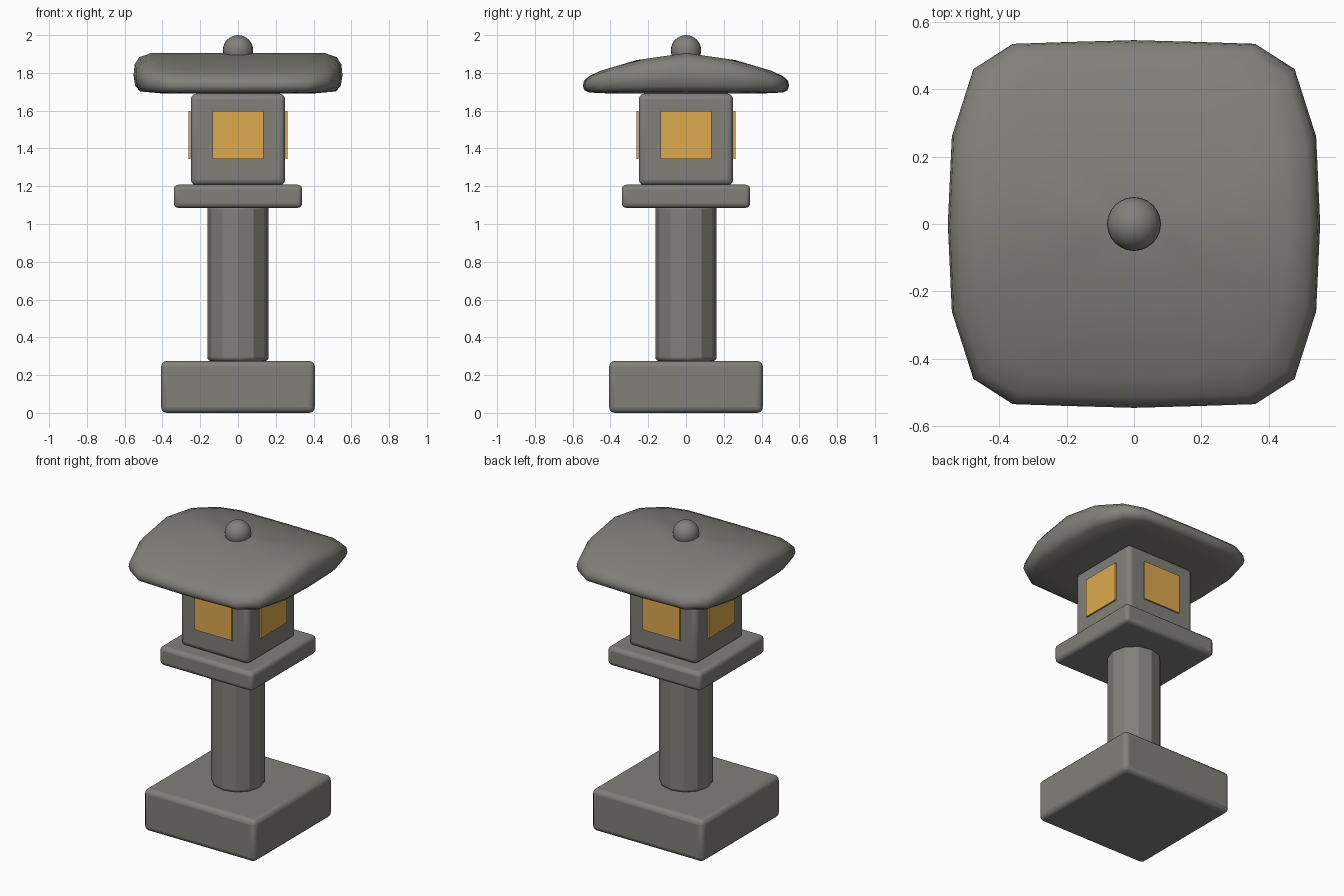
import bpy, bmesh, math

if "Cube" in bpy.data.objects:
    bpy.data.objects.remove(bpy.data.objects["Cube"])

def material(name, rgb):
    m = bpy.data.materials.new(name)
    m.diffuse_color = (*rgb, 1)
    m.use_nodes = True
    m.node_tree.nodes["Principled BSDF"].inputs["Base Color"].default_value = m.diffuse_color
    return m

STONE = material("grey stone", (0.22, 0.215, 0.195))
GLOW = material("amber paper", (0.72, 0.40, 0.075))

def finish(ob, name, mat, bevel=0, angle=40):
    ob.name = name
    ob.data.materials.append(mat)
    if bevel:
        b = ob.modifiers.new("soft edges", 'BEVEL')
        b.width, b.segments = bevel, 3
        b.limit_method, b.angle_limit = 'ANGLE', math.radians(40)
    bpy.ops.object.select_all(action='DESELECT')
    ob.select_set(True)
    bpy.context.view_layer.objects.active = ob
    if angle:
        bpy.ops.object.shade_smooth_by_angle(angle=math.radians(angle))
    return ob

def box(name, center, size, mat, bevel=0, angle=40):
    bpy.ops.mesh.primitive_cube_add(size=1, location=center)
    ob = bpy.context.object
    for v in ob.data.vertices:
        v.co = [c * s for c, s in zip(v.co, size)]
    return finish(ob, name, mat, bevel, angle)

def slab(name, half, z0, z1, bevel):
    return box(name, (0, 0, (z0 + z1) / 2), (2 * half, 2 * half, z1 - z0), STONE, bevel)

# Stacked square stones
slab("base", 0.407, 0.0, 0.275, 0.03)
slab("platform", 0.34, 1.085, 1.208, 0.025)
slab("light_box", 0.25, 1.205, 1.69, 0.03)

# Twelve-sided post
bpy.ops.mesh.primitive_cylinder_add(vertices=12, radius=0.162, depth=0.82, location=(0, 0, 0.685))
finish(bpy.context.object, "post", STONE, 0.018, 20)

# Glowing windows on all four sides
for i, side in enumerate(("front", "right", "back", "left")):
    a = i * math.pi / 2
    w = box("window_" + side, (0.2565 * math.sin(a), -0.2565 * math.cos(a), 1.471),
            (0.272, 0.0099, 0.256), GLOW, 0, 0)
    w.rotation_euler.z = a

# Gabled roof: rounded-square rings, top height follows the slope across y
SLOPE = [(0, 1.905), (0.26, 1.868), (0.45, 1.812), (0.56, 1.777)]
BOTTOM = 1.69

def roof_top(y):
    y = abs(y)
    for (a, za), (b, zb) in zip(SLOPE, SLOPE[1:]):
        if y <= b:
            return za + (zb - za) * (y - a) / (b - a)
    return SLOPE[-1][1]

quarter = [(0.553, 0), (0.541, 0.26), (0.477, 0.46), (0.36, 0.535), (0.18, 0.541), (0, 0.546)]
outline = quarter + [(-x, y) for x, y in quarter[-2::-1]]
outline += [(x, -y) for x, y in outline[-2:0:-1]]
# (plan scale, height fraction between underside and slope)
rings = [(0.35, 0), (0.7, 0), (0.94, 0.06), (0.985, 0.2), (1, 0.45), (0.99, 0.72),
         (0.945, 0.9), (0.83, 1), (0.65, 1), (0.48, 1), (0.25, 1)]
bm = bmesh.new()
loops = [[bm.verts.new((x * s, y * s, BOTTOM + f * (roof_top(y * s) - BOTTOM)))
          for x, y in outline] for s, f in rings]
n = len(outline)
for lo, hi in zip(loops, loops[1:]):
    for i in range(n):
        j = (i + 1) % n
        bm.faces.new((lo[i], lo[j], hi[j], hi[i]))
under = bm.verts.new((0, 0, BOTTOM))
peak = bm.verts.new((0, 0, SLOPE[0][1]))
for i in range(n):
    j = (i + 1) % n
    bm.faces.new((under, loops[0][j], loops[0][i]))
    bm.faces.new((peak, loops[-1][i], loops[-1][j]))
bmesh.ops.recalc_face_normals(bm, faces=bm.faces)
mesh = bpy.data.meshes.new("roof")
bm.to_mesh(mesh)
bm.free()
roof = bpy.data.objects.new("roof", mesh)
bpy.context.collection.objects.link(roof)
finish(roof, "roof", STONE, 0, 60)

# Ball finial
bpy.ops.mesh.primitive_uv_sphere_add(segments=24, ring_count=16, radius=0.08, location=(0, 0, 1.92))
finish(bpy.context.object, "finial", STONE)
